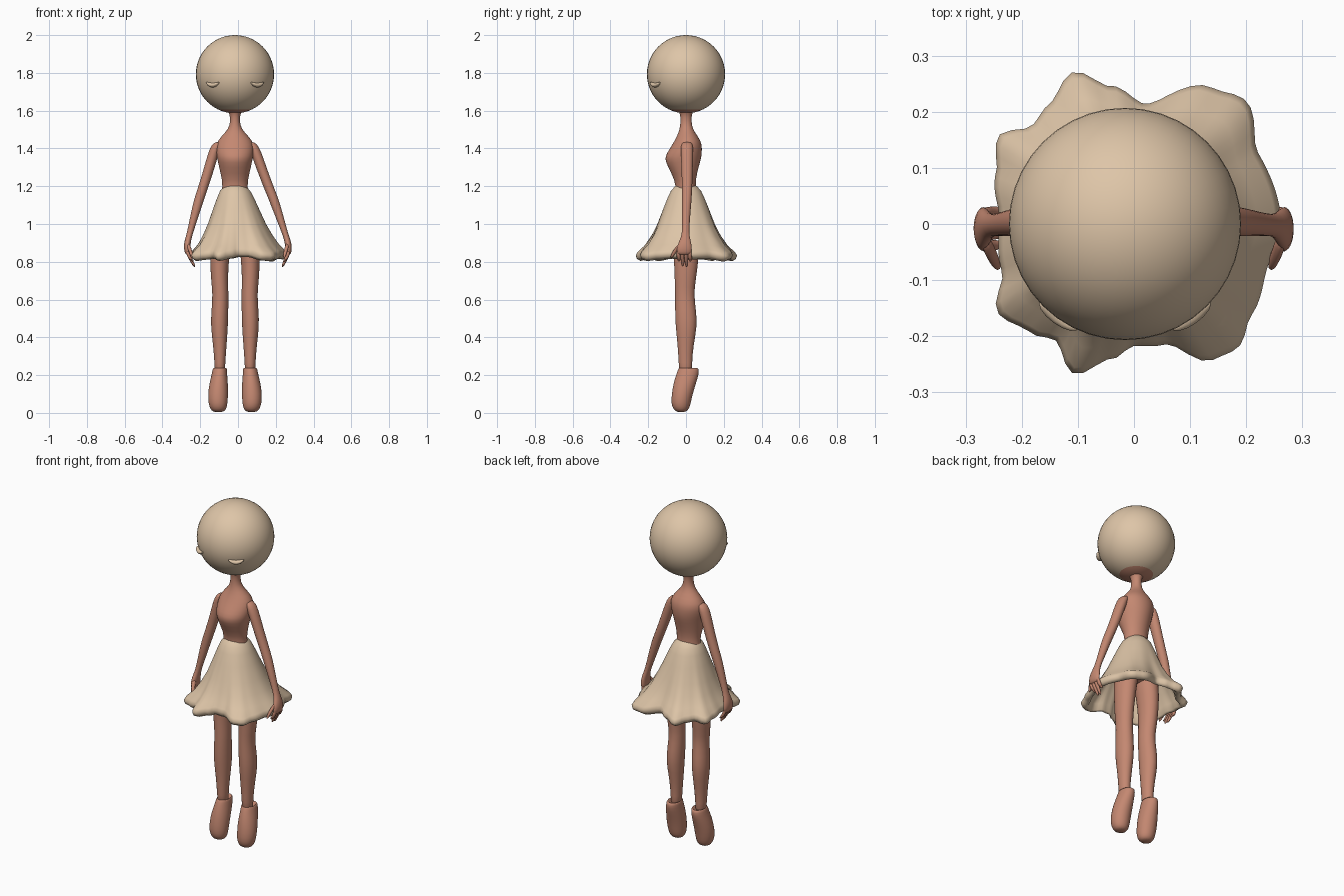
import bpy, bmesh, math
from mathutils import Vector, Matrix


def material(name, rgb):
    m = bpy.data.materials.new(name)
    m.diffuse_color = (*rgb, 1)
    return m


CREAM = material("cream", (0.73, 0.56, 0.39))
SKIN = material("warm brown skin", (0.55, 0.245, 0.165))


def finish(name, bm, mats, subsurf=0):
    bmesh.ops.recalc_face_normals(bm, faces=bm.faces)
    me = bpy.data.meshes.new(name)
    bm.to_mesh(me)
    bm.free()
    for m in mats:
        me.materials.append(m)
    for p in me.polygons:
        p.use_smooth = True
    ob = bpy.data.objects.new(name, me)
    bpy.context.collection.objects.link(ob)
    if subsurf:
        ob.modifiers.new("smooth", "SUBSURF").levels = subsurf
        ob.modifiers["smooth"].render_levels = subsurf
    return ob


def skin_rings(bm, rings, caps=True):
    """Bridge lists of points into a tube."""
    vs = [[bm.verts.new(p) for p in r] for r in rings]
    n = len(vs[0])
    for a, b in zip(vs, vs[1:]):
        for i in range(n):
            j = (i + 1) % n
            bm.faces.new((a[i], a[j], b[j], b[i]))
    if caps:
        bm.faces.new(vs[0])
        bm.faces.new(vs[-1])


def loft(name, sections, mat, sides=14):
    """Horizontal elliptical sections: x, y, z, x radius, y radius."""
    bm = bmesh.new()
    rings = []
    for x, y, z, rx, ry in sections:
        rings.append([(x + 1.02 * rx * math.cos(2 * math.pi * i / sides),
                       y + 1.02 * ry * math.sin(2 * math.pi * i / sides), z)
                      for i in range(sides)])
    skin_rings(bm, rings)
    return finish(name, bm, [mat], 1)


C = -0.016  # body axis sits slightly left

# Head: ball with a skin patch around the neck
bm = bmesh.new()
bmesh.ops.create_uvsphere(bm, u_segments=40, v_segments=28, radius=0.207)
bmesh.ops.translate(bm, verts=bm.verts, vec=(C, 0, 1.793))
for f in bm.faces:
    f.material_index = 1 if f.calc_center_median().z < 1.603 else 0
finish("head", bm, [CREAM, SKIN])

# Small eyelid ridges on the face
for s, side in ((-1, "left"), (1, "right")):
    bm = bmesh.new()
    bmesh.ops.create_uvsphere(bm, u_segments=14, v_segments=8, radius=1)
    for v in bm.verts:
        v.co = Vector((0.042 * v.co.x, 0.016 * v.co.y,
                       0.012 * v.co.z + 0.014 * v.co.x ** 2))
    d = Vector((s * 0.118, -0.163, -0.058))
    turn = Matrix.Rotation(s * math.atan2(0.118, 0.163), 4, 'Z')
    bmesh.ops.transform(bm, verts=bm.verts,
                        matrix=Matrix.Translation(d + Vector((C, 0, 1.793))) @ turn)
    finish(side + "_eyelid", bm, [CREAM])

# Neck and torso
loft("torso", [
    (C, 0, 1.615, .055, .055), (C, 0, 1.595, .035, .036), (C, 0, 1.57, .025, .028),
    (C, 0, 1.52, .026, .03), (C, .004, 1.485, .05, .042), (C, .01, 1.44, .095, .07),
    (C, 0, 1.40, .10, .085), (C, -.014, 1.36, .097, .096), (C, -.017, 1.33, .09, .092),
    (C, -.01, 1.27, .077, .068), (C, 0, 1.20, .06, .046), (C, 0, 1.12, .085, .07),
    (C, 0, 1.03, .115, .085), (C, 0, .97, .10, .075), (C, 0, .94, .05, .045)], SKIN, 18)

# Legs and pointed shoes
for s, side in ((-1, "left"), (1, "right")):
    X = lambda d: C + s * d
    loft(side + "_leg", [
        (X(.06), 0, 1.02, .055, .07), (X(.072), 0, .93, .06, .075),
        (X(.083), .002, .82, .05, .066), (X(.082), -.004, .70, .045, .056),
        (X(.076), -.008, .63, .042, .05), (X(.08), -.002, .54, .045, .056),
        (X(.083), .002, .46, .046, .058), (X(.08), -.002, .36, .036, .042),
        (X(.08), -.004, .26, .028, .035), (X(.08), 0, .20, .028, .035)], SKIN)
    loft(side + "_shoe", [
        (X(.08), .005, .215, .027, .038), (X(.08), .01, .24, .032, .044),
        (X(.08), .014, .235, .038, .054), (X(.082), .01, .21, .04, .06),
        (X(.086), -.006, .16, .049, .06), (X(.09), -.02, .10, .054, .056),
        (X(.09), -.027, .05, .051, .052), (X(.088), -.026, .02, .043, .042),
        (X(.088), -.025, .003, .026, .024)], SKIN)

# Arms, palms and fingers
for s, side in ((-1, "left"), (1, "right")):
    def A(d, y, z, rx, ry):
        axis = -0.018 + 0.016 * (1.42 - z) / 0.5
        return (axis + s * d, y, z, rx, ry)
    loft(side + "_arm", [
        A(.085, .005, 1.435, .015, .02), A(.096, .005, 1.42, .026, .032),
        A(.112, .005, 1.38, .029, .033), A(.14, .006, 1.29, .028, .03),
        A(.175, .006, 1.19, .027, .027), A(.198, .004, 1.13, .027, .026),
        A(.225, 0, 1.04, .022, .022), A(.252, -.002, .95, .016, .018),
        A(.262, -.004, .92, .017, .027), A(.269, -.008, .885, .018, .039),
        A(.268, -.01, .85, .016, .041), A(.264, -.01, .835, .01, .03)], SKIN)
    # four fingers: spread front to back, curling inwards
    for i, tip in enumerate((.80, .775, .772, .80)):
        y = -.04 + .02 * i
        loft(f"{side}_finger_{i + 1}", [
            A(.268, y, .86, .009, .01), A(.263, y, .835, .011, .011),
            A(.25, y + .002, .81, .010, .0105),
            A(.238 if i % 3 else .245, y + .003, tip + .012, .008, .009),
            A(.232 if i % 3 else .242, y + .003, tip, .004, .004)], SKIN, 8)
    loft(side + "_thumb", [
        A(.264, -.025, .90, .009, .012), A(.258, -.045, .875, .011, .014),
        A(.25, -.062, .85, .010, .012), A(.245, -.074, .83, .008, .009),
        A(.243, -.078, .82, .004, .004)], SKIN, 8)

# Skirt: round waist opening into an irregular wavy hem, turned inwards
HEM = [(0, .262), (30, .255), (48, .297), (60, .28), (85, .215), (100, .25), (112, .292),
       (125, .262), (136, .252), (147, .288), (160, .262), (178, .24), (200, .25),
       (213, .29), (226, .268), (236, .25), (248, .288), (260, .245), (270, .217),
       (285, .222), (300, .28), (310, .288), (322, .265), (342, .25), (360, .262)]


def hem(deg):
    for (a, ra), (b, rb) in zip(HEM, HEM[1:]):
        if a <= deg <= b:
            t = (deg - a) / (b - a)
            t = t * t * (3 - 2 * t)
            return ra + (rb - ra) * t


# rows: height, mean radius, fold strength
ROWS = [(1.205, .05, 0), (1.2, .058, 0), (1.175, .08, 0), (1.14, .097, .05),
        (1.08, .122, .1), (1.0, .155, .25), (.94, .187, .5), (.89, .22, .75),
        (.86, .25, 1), (.843, .26, 1), (.825, .254, 1), (.813, .238, .9), (.822, .226, .85),
        (.86, .217, .8), (.92, .187, .5), (1.0, .147, .25), (1.08, .114, .1), (1.15, .08, 0)]
bm = bmesh.new()
N = 96
rings = []
for z, r, w in ROWS:
    ring = []
    for i in range(N):
        a = 2 * math.pi * i / N
        k = hem(360 * i / N) / .26 - 1
        rad = r * (1 + w * k)
        lift = -.09 * k * w
        ring.append((rad * math.cos(a) + C * max(0, z - .85) / .35,
                     rad * math.sin(a), z + lift))
    rings.append(ring)
skin_rings(bm, rings)
skirt = finish("skirt", bm, [CREAM])
